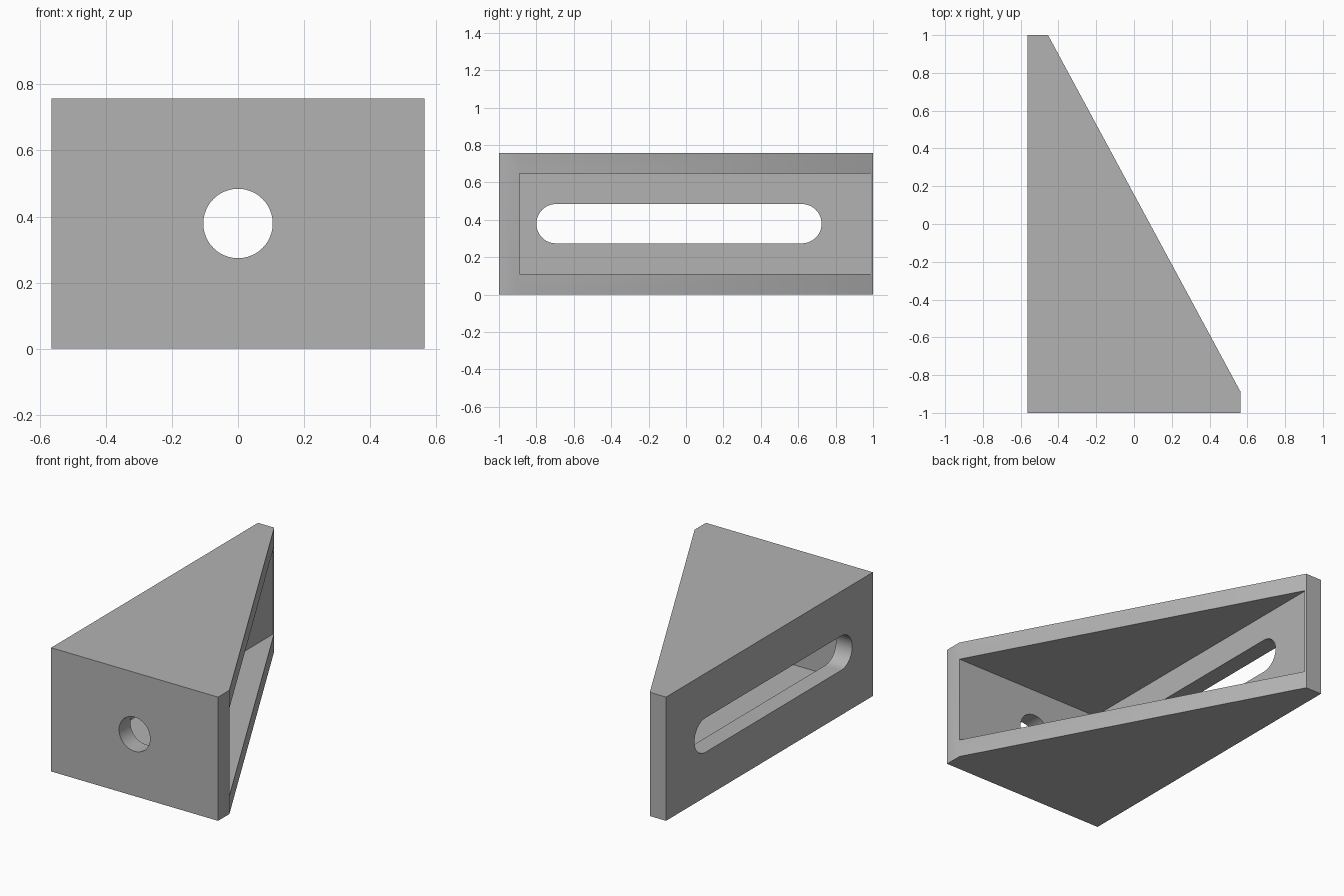
import bpy, bmesh, math

HX, HY, H, T = 0.565, 1.0, 0.757, 0.11   # half width, half length, height, wall
R, MID = 0.105, 0.379                    # hole radius, hole height

if "Cube" in bpy.data.objects:
    bpy.data.objects.remove(bpy.data.objects["Cube"])

grey = bpy.data.materials.new("plain grey")
grey.use_nodes = True
colour = (0.45, 0.45, 0.45, 1)
grey.diffuse_color = colour
grey.node_tree.nodes["Principled BSDF"].inputs["Base Color"].default_value = colour


def prism(name, points, offset):
    """Extrude a closed 3D outline along an offset."""
    bm = bmesh.new()
    face = bm.faces.new([bm.verts.new(p) for p in points])
    new = bmesh.ops.extrude_face_region(bm, geom=[face])["geom"]
    bmesh.ops.translate(bm, vec=offset,
                        verts=[v for v in new if isinstance(v, bmesh.types.BMVert)])
    bmesh.ops.recalc_face_normals(bm, faces=bm.faces)
    mesh = bpy.data.meshes.new(name)
    bm.to_mesh(mesh)
    bm.free()
    mesh.materials.append(grey)
    obj = bpy.data.objects.new(name, mesh)
    bpy.context.collection.objects.link(obj)
    return obj


def rounded(a, b, n=24):
    """Outline of a slot whose end centres are a and b; a circle if equal."""
    pts = []
    for centre, start in ((b, -math.pi / 2), (a, math.pi / 2)):
        last = n if a == b else n + 1
        for i in range(last):
            t = start + math.pi * i / n
            pts.append((centre + R * math.cos(t), MID + R * math.sin(t)))
    return pts


# Wedge body
outline = [(-HX, -HY), (HX, -HY), (HX, -HY + T), (-HX + T, HY), (-HX, HY)]
body = prism("angle_bracket", [(x, y, 0) for x, y in outline], (0, 0, H))

# Inner pocket, long slot in the side wall, round hole in the front wall
x0, y0, y1 = -HX + T, -HY + T, HY - 0.01
pocket = prism("pocket_cutter",
               [(x0, y0, T), (1, y0, T), (1, y1, T), (x0, y1, T)], (0, 0, H - 2 * T))
slot = prism("slot_cutter",
             [(-HX - 0.1, y, z) for y, z in rounded(-0.695, 0.62)], (0.1 + T + 0.05, 0, 0))
hole = prism("hole_cutter",
             [(x, -HY - 0.1, z) for x, z in rounded(0, 0)], (0, 0.1 + T + 0.05, 0))

bpy.context.view_layer.objects.active = body
body.select_set(True)
for cutter in (pocket, slot, hole):
    mod = body.modifiers.new(cutter.name, 'BOOLEAN')
    mod.operation = 'DIFFERENCE'
    mod.solver = 'EXACT'
    mod.object = cutter
    bpy.ops.object.modifier_apply(modifier=mod.name)
    bpy.data.objects.remove(cutter)

# Smooth hole walls, crisp edges elsewhere
bpy.ops.object.shade_smooth_by_angle(angle=math.radians(30))
